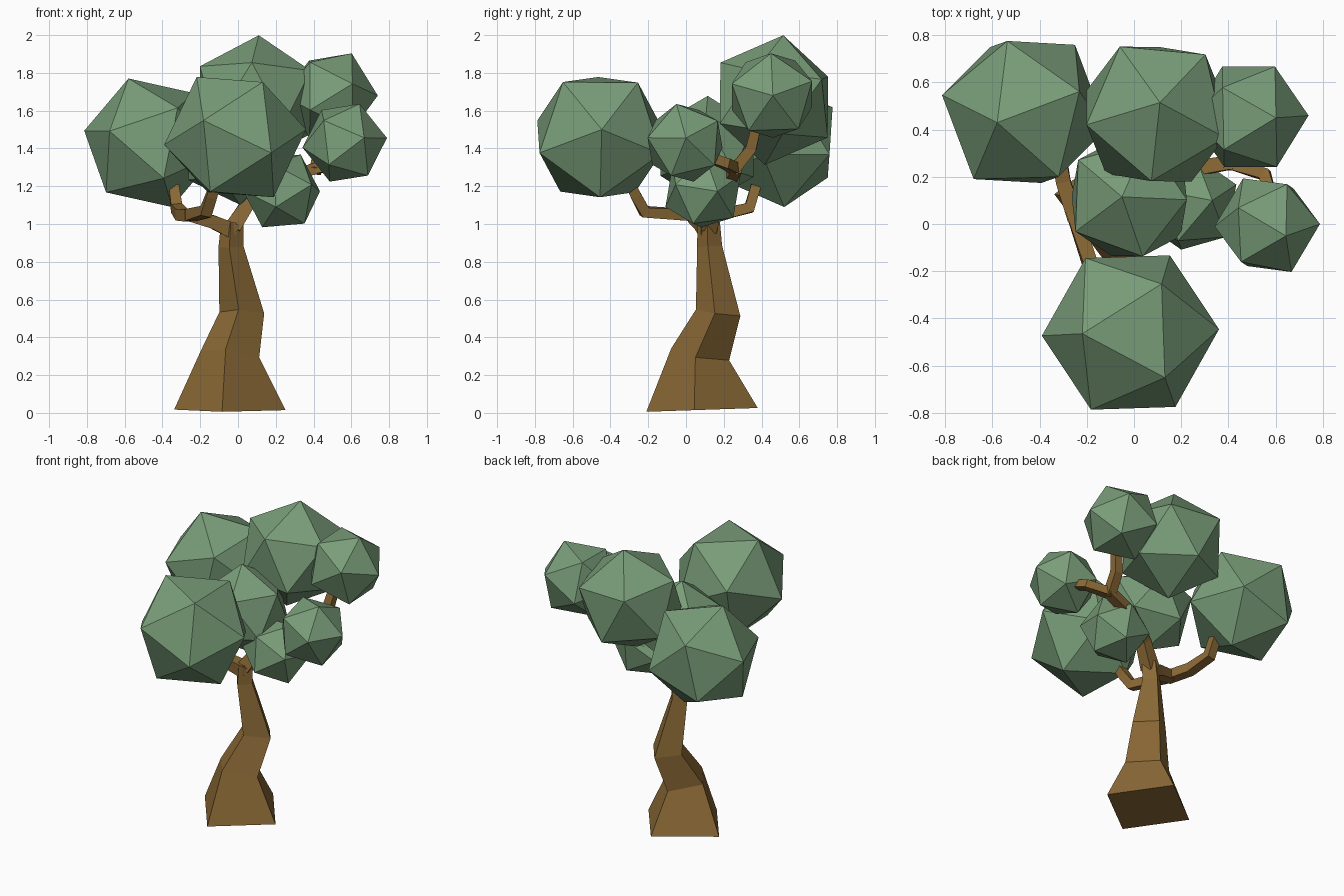
import bpy, bmesh, math
from mathutils import Vector, Matrix

if "Cube" in bpy.data.objects:
    bpy.data.objects.remove(bpy.data.objects["Cube"])


def material(name, rgb):
    m = bpy.data.materials.new(name)
    m.diffuse_color = (*rgb, 1)
    m.use_nodes = True
    m.node_tree.nodes["Principled BSDF"].inputs["Base Color"].default_value = m.diffuse_color
    return m


LEAF = material("leaf green", (0.19, 0.335, 0.19))
BARK = material("bark brown", (0.26, 0.143, 0.037))


def finish(name, bm, mat):
    bmesh.ops.recalc_face_normals(bm, faces=bm.faces)
    me = bpy.data.meshes.new(name)
    bm.to_mesh(me)
    bm.free()
    me.materials.append(mat)
    ob = bpy.data.objects.new(name, me)
    bpy.context.collection.objects.link(ob)
    return ob


def frame(a, b):
    """Rotation whose z axis is a and whose x axis leans to b."""
    z = Vector(a).normalized()
    x = Vector(b)
    x = (x - x.dot(z) * z).normalized()
    return Matrix((x, z.cross(x), z)).transposed()


def leaf_clump(name, centre, radius, p1, p2):
    """Icosahedron turned so that two neighbouring corners point at p1 and p2."""
    bm = bmesh.new()
    bmesh.ops.create_icosphere(bm, subdivisions=1, radius=radius)
    top = max(bm.verts, key=lambda v: v.co.z)
    near = top.link_edges[0].other_vert(top)
    c = Vector(centre)
    rot = frame(Vector(p1) - c, Vector(p2) - c) @ frame(top.co, near.co).transposed()
    for v in bm.verts:
        v.co = rot @ v.co + c
    finish(name, bm, LEAF)


def limb(name, pts, side=(1, 0, 0), spin=0.0):
    """Four-sided tapering tube through (x, y, z, radius) points."""
    bm = bmesh.new()
    path = [Vector(p[:3]) for p in pts]
    rings = []
    for i, p in enumerate(path):
        tan = Vector()
        if i > 0:
            tan += (p - path[i - 1]).normalized()
        if i < len(path) - 1:
            tan += (path[i + 1] - p).normalized()
        rot = frame(tan, side)
        ring = []
        for k in range(4):
            a = spin + k * math.pi / 2
            ring.append(bm.verts.new(p + rot @ Vector((math.cos(a), math.sin(a), 0)) * pts[i][3]))
        rings.append(ring)
    for lo, hi in zip(rings, rings[1:]):
        for k in range(4):
            j = (k + 1) % 4
            bm.faces.new((lo[k], lo[j], hi[j], hi[k]))
    bm.faces.new(rings[0])
    bm.faces.new(rings[-1])
    return finish(name, bm, BARK)


# Trunk: wide foot, sway to the right and back, narrow neck
limb("trunk", [(-0.043, 0.085, 0.016, 0.298), (-0.043, 0.075, 0.31, 0.158),
               (0.02, 0.17, 0.53, 0.12), (-0.037, 0.125, 0.88, 0.067),
               (-0.03, 0.12, 1.01, 0.06)], spin=math.radians(-98))

# Left limb, forking to the front clump and the back left clump
Q = math.pi / 4
limb("left_limb", [(-0.02, 0.12, 0.96, 0.06), (-0.13, 0.08, 1.01, 0.05),
                   (-0.255, 0.04, 1.045, 0.045)], (0, 1, 0), Q)
limb("front_branch", [(-0.26, 0.06, 1.045, 0.045), (-0.17, -0.22, 1.065, 0.042),
                      (-0.14, -0.265, 1.15, 0.04), (-0.1, -0.33, 1.28, 0.035)], (1, 0, 0), Q)
limb("back_left_branch", [(-0.25, 0.02, 1.045, 0.045), (-0.3, 0.18, 1.05, 0.044),
                          (-0.325, 0.335, 1.085, 0.042), (-0.34, 0.37, 1.2, 0.038)], (1, 0, 0), Q)

# Right limb, forking to the two right-hand clumps
limb("right_limb", [(-0.03, 0.12, 0.98, 0.06), (0.06, 0.16, 1.12, 0.05),
                    (0.23, 0.23, 1.24, 0.045), (0.43, 0.265, 1.3, 0.042)], (0, 1, 0), Q)
limb("right_branch", [(0.39, 0.265, 1.29, 0.04), (0.555, 0.21, 1.32, 0.038),
                      (0.585, 0.1, 1.36, 0.035)], (0, 0, 1), Q)
limb("back_right_branch", [(0.41, 0.25, 1.28, 0.042), (0.43, 0.345, 1.4, 0.04),
                           (0.46, 0.38, 1.55, 0.035)], (1, 0, 0), Q)

# Foliage clumps
leaf_clump("back_left_leaves", (-0.465, 0.475, 1.43), 0.362, (-0.58, 0.43, 1.77), (-0.79, 0.55, 1.45))
leaf_clump("front_leaves", (-0.015, -0.46, 1.46), 0.378, (-0.22, -0.465, 1.78), (0.135, -0.655, 1.755))
leaf_clump("top_leaves", (0.092, 0.466, 1.656), 0.347, (0.11, 0.515, 2.0), (0.36, 0.38, 1.83))
leaf_clump("back_right_leaves", (0.49, 0.455, 1.68), 0.25, (0.745, 0.46, 1.68), (0.59, 0.45, 1.9))
leaf_clump("right_leaves", (0.565, -0.005, 1.43), 0.225, (0.785, 0.0, 1.455), (0.65, -0.05, 1.635))
leaf_clump("low_right_leaves", (0.23, 0.09, 1.175), 0.218, (0.2, -0.11, 1.09), (0.35, 0.03, 1.0))
leaf_clump("middle_leaves", (-0.02, 0.11, 1.39), 0.29, (-0.05, 0.115, 1.67), (0.28, 0.1, 1.48))
